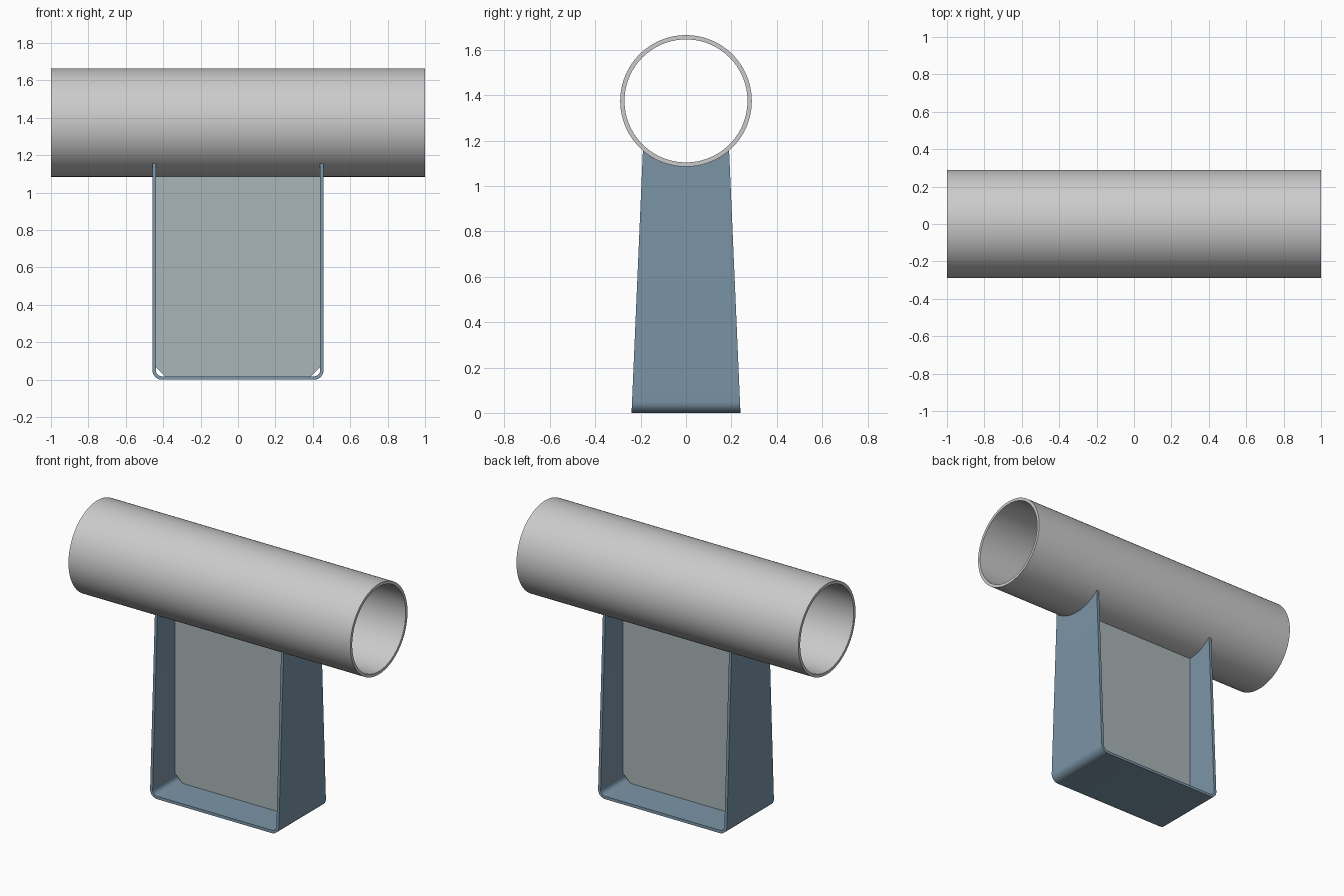
import bpy, bmesh
from math import sin, cos, pi, sqrt

if "Cube" in bpy.data.objects:
    bpy.data.objects.remove(bpy.data.objects["Cube"])

R_OUT, R_IN, PIPE_Z = 0.29, 0.271, 1.375   # pipe
HALF_X, THICK = 0.457, 0.018               # bracket
BOTTOM_Y, TOP_Y, TOP_Z = 0.24, 0.19, 1.156


def material(name, rgb):
    m = bpy.data.materials.new(name)
    m.diffuse_color = (*rgb, 1)
    m.use_nodes = True
    m.node_tree.nodes["Principled BSDF"].inputs["Base Color"].default_value = m.diffuse_color
    return m


def make(name, verts, faces, mat=None, smooth=True):
    me = bpy.data.meshes.new(name)
    me.from_pydata(verts, [], faces)
    bm = bmesh.new()
    bm.from_mesh(me)
    bmesh.ops.recalc_face_normals(bm, faces=bm.faces)
    bm.to_mesh(me)
    bm.free()
    ob = bpy.data.objects.new(name, me)
    bpy.context.collection.objects.link(ob)
    if mat:
        me.materials.append(mat)
    if smooth:
        bpy.ops.object.select_all(action='DESELECT')
        ob.select_set(True)
        bpy.context.view_layer.objects.active = ob
        bpy.ops.object.shade_smooth_by_angle(angle=pi / 6)
    return ob


# Pipe: four rings joined into a closed tube
N = 96
rings = [(-1, R_OUT), (1, R_OUT), (1, R_IN), (-1, R_IN)]
verts = [(x, r * cos(2 * pi * i / N), PIPE_Z + r * sin(2 * pi * i / N))
         for x, r in rings for i in range(N)]
faces = [(k * N + i, k * N + (i + 1) % N,
          (k + 1) % 4 * N + (i + 1) % N, (k + 1) % 4 * N + i)
         for k in range(4) for i in range(N)]
make("pipe", verts, faces)


# U-shaped cradle: tapered strap whose top edges follow the pipe
def u_path(offset, seg=8, radius=0.05):
    c, r = HALF_X - radius, radius - offset
    right = [(c + r * sin(a), radius - r * cos(a))
             for a in (pi / 2 * i / seg for i in range(seg + 1))]
    right.append((HALF_X - offset, None))      # None = saddle height
    return [(-x, z) for x, z in reversed(right)] + right


outer, inner = u_path(0), u_path(THICK)
profile = outer + inner[::-1]
P, H, COLS = len(profile), len(outer), 32
verts = []
for j in range(COLS + 1):
    t = 2 * j / COLS - 1
    saddle = PIPE_Z - sqrt(R_OUT ** 2 - (t * TOP_Y) ** 2)
    for x, z in profile:
        z = saddle if z is None else z
        half = BOTTOM_Y + (TOP_Y - BOTTOM_Y) * z / TOP_Z
        verts.append((x, t * half, z))
faces = [(j * P + i, j * P + (i + 1) % P,
          (j + 1) * P + (i + 1) % P, (j + 1) * P + i)
         for j in range(COLS) for i in range(P)]
for base in (0, COLS * P):
    faces += [(base + i, base + i + 1, base + P - 2 - i, base + P - 1 - i)
              for i in range(H - 1)]
make("cradle_strap", verts, faces, material("blue_steel", (0.2, 0.3, 0.39)))

# Centre web plate with clipped bottom corners
w, lo, hi, cut = HALF_X - THICK, THICK, PIPE_Z - R_OUT + 0.002, 0.05
side = [(w - cut, lo), (w, lo + cut), (w, hi)]
outline = side + [(-x, z) for x, z in reversed(side)]
n = len(outline)
verts = [(x, y, z) for y in (-0.009, 0.009) for x, z in outline]
faces = [tuple(range(n)), tuple(range(n, 2 * n))]
faces += [(i, (i + 1) % n, n + (i + 1) % n, n + i) for i in range(n)]
make("web_plate", verts, faces, material("grey_steel", (0.4, 0.46, 0.48)), smooth=False)
